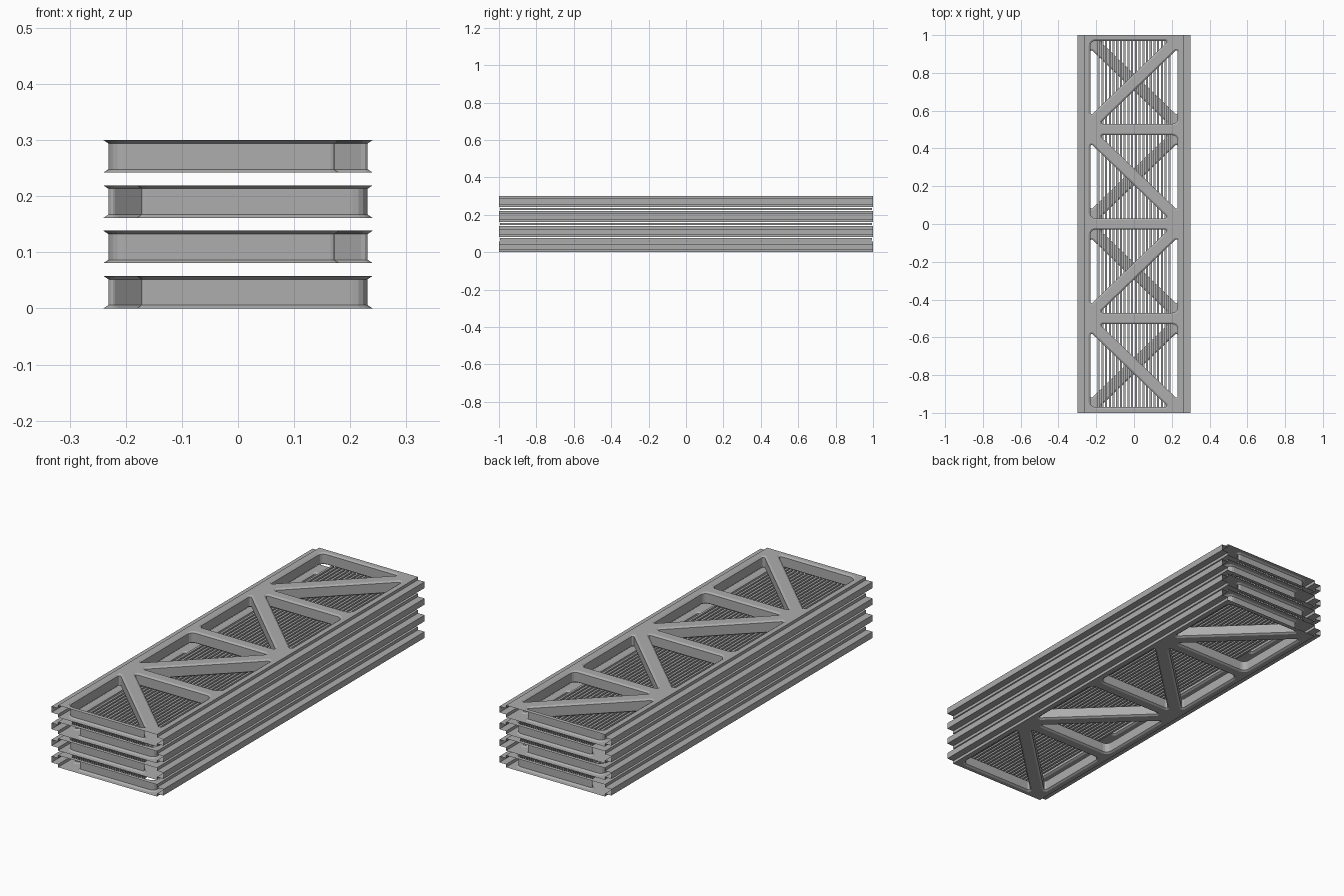
import bpy, bmesh, math
from mathutils import Vector

if "Cube" in bpy.data.objects:
    bpy.data.objects.remove(bpy.data.objects["Cube"])

H = 0.058            # height of one deck panel
STEP = (0.30 - H) / 3
CH, CZ = 0.009, 0.006  # chamfer width and height around the openings

grey = bpy.data.materials.new("steel_grey")
grey.diffuse_color = (0.42, 0.42, 0.42, 1)
grey.use_nodes = True
grey.node_tree.nodes["Principled BSDF"].inputs["Base Color"].default_value = grey.diffuse_color


def make_object(name, bm):
    me = bpy.data.meshes.new(name)
    bm.to_mesh(me)
    bm.free()
    me.materials.append(grey)
    ob = bpy.data.objects.new(name, me)
    bpy.context.collection.objects.link(ob)
    return ob


def rounded(tri, radii, shrink):
    """Triangle with filleted corners; shrink moves the outline inward."""
    pts = []
    for i, r in enumerate(radii):
        p = Vector(tri[i])
        a = (Vector(tri[i - 1]) - p).normalized()
        b = (Vector(tri[(i + 1) % 3]) - p).normalized()
        half = a.angle(b) / 2
        mid = (a + b).normalized()
        c = p + mid * (r / math.sin(half))
        sweep = math.pi / 2 - half
        side = Vector((-mid.y, mid.x))
        sign = 1 if side.dot(a) > 0 else -1
        for k in range(5):
            t = sign * sweep * (1 - k / 2)
            d = -mid * math.cos(t) + side * math.sin(t)
            pts.append(c + d * (r - shrink))
    return pts


def openings(flip):
    """Two triangular openings per bay, diagonals alternating."""
    for bay in range(4):
        y0 = -1 + bay * 0.5 + 0.021
        y1 = y0 + 0.458
        yc = (y0 + y1) / 2
        s = flip * (1 if bay % 2 else -1)
        for turn in (1, -1):
            tri = [(-0.24, 0.229), (-0.24, -0.199), (0.205, 0.229)]
            tri = [(x * s * turn, yc + y * turn) for x, y in tri]
            yield tri


def deck_panel(name, z, flip):
    bm = bmesh.new()

    def ring(pts, zz):
        return [bm.verts.new((p[0], p[1], zz)) for p in pts]

    def bridge(a, b):
        n = len(a)
        for i in range(n):
            j = (i + 1) % n
            bm.faces.new((a[i], a[j], b[j], b[i]))

    def loop_edges(vs):
        return [bm.edges.get((vs[i], vs[i - 1])) or bm.edges.new((vs[i], vs[i - 1]))
                for i in range(len(vs))]

    # top and bottom sheet outlines
    rect = [(-0.265, -1), (0.265, -1), (0.265, 1), (-0.265, 1)]
    bottom, top = ring(rect, 0), ring(rect, H)
    edges_b, edges_t = loop_edges(bottom), loop_edges(top)

    # chamfered walls of every opening
    for tri in openings(flip):
        rad = (0.036, 0.016, 0.016)
        wide, slim = rounded(tri, rad, 0), rounded(tri, rad, CH)
        r = [ring(wide, 0), ring(slim, CZ), ring(slim, H - CZ), ring(wide, H)]
        for a, b in zip(r, r[1:]):
            bridge(a, b)
        edges_b += loop_edges(r[0])
        edges_t += loop_edges(r[3])
    bmesh.ops.triangle_fill(bm, use_beauty=True, use_dissolve=False, edges=edges_b)
    bmesh.ops.triangle_fill(bm, use_beauty=True, use_dissolve=False, edges=edges_t)

    # stepped side rails, hollow and open at the ends
    prof = [(0.265, H), (0.265, H - 0.014), (0.30, H - 0.014),
            (0.30, 0.014), (0.265, 0.014), (0.265, 0)]
    for s in (-1, 1):
        cols = [[bm.verts.new((s * x, y, zz)) for x, zz in prof] for y in (-1, 1)]
        for i in range(len(prof) - 1):
            bm.faces.new((cols[0][i], cols[0][i + 1], cols[1][i + 1], cols[1][i]))
    bmesh.ops.remove_doubles(bm, verts=bm.verts, dist=1e-5)
    bmesh.ops.recalc_face_normals(bm, faces=bm.faces)
    make_object(name, bm).location.z = z


def slat_layer(name, z):
    """Row of thin hollow lengthwise slats lying between two panels."""
    bm = bmesh.new()
    n, w, h = 20, 0.0055, 0.006
    for k in range(n):
        x = -0.187 + 0.374 * k / (n - 1)
        sec = [(x - w, -h), (x + w, -h), (x + w, h), (x - w, h)]
        a, b = [[bm.verts.new((px, y, pz)) for px, pz in sec] for y in (-0.995, 0.995)]
        for i in range(4):
            j = (i + 1) % 4
            bm.faces.new((a[i], a[j], b[j], b[i]))
    bmesh.ops.recalc_face_normals(bm, faces=bm.faces)
    make_object(name, bm).location.z = z


# stack of four panels, every second one mirrored, with slats in the gaps
for i in range(4):
    deck_panel(f"deck_panel_{i + 1}", i * STEP, 1 if i % 2 else -1)
    if i < 3:
        slat_layer(f"slat_layer_{i + 1}", i * STEP + (H + STEP) / 2)
